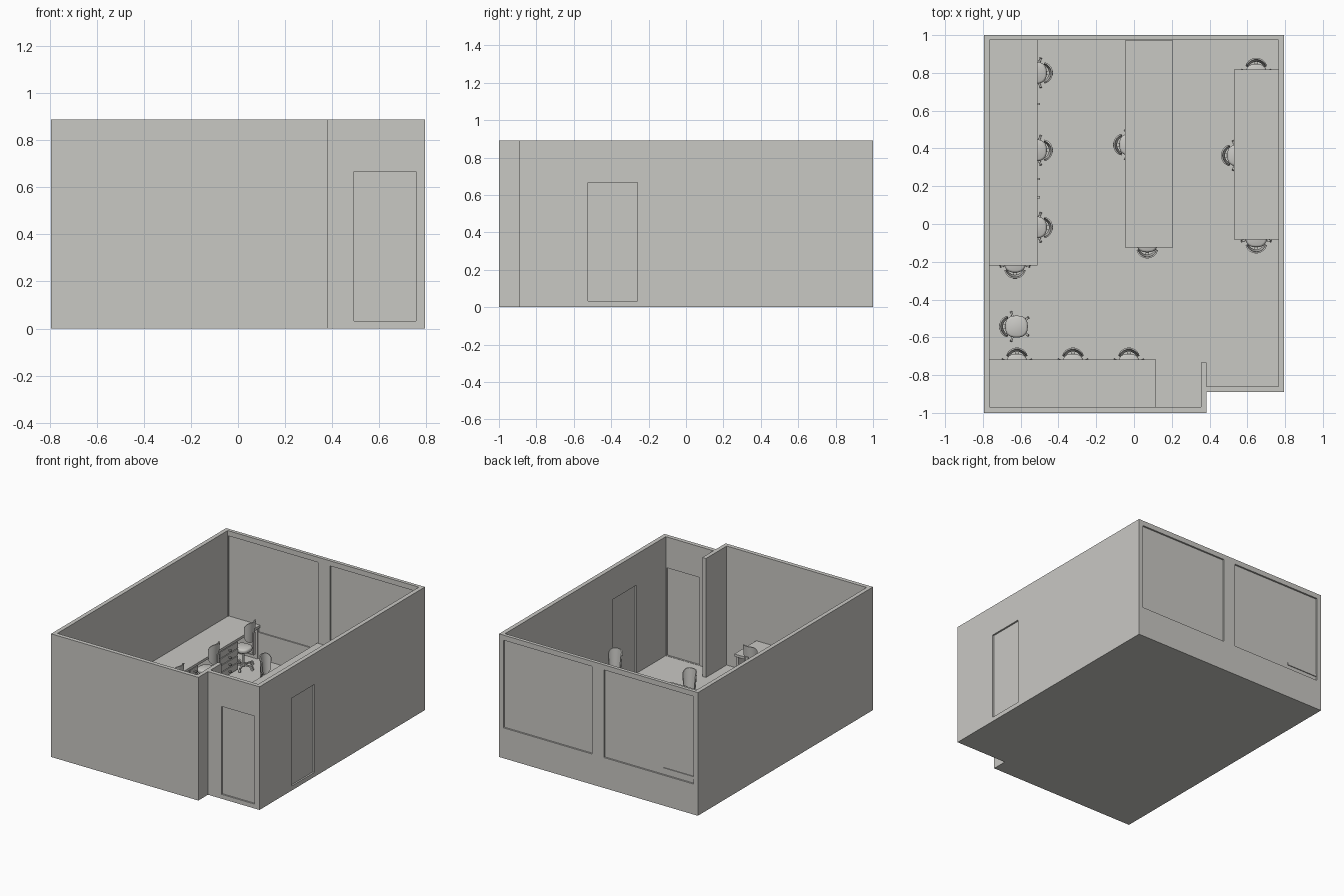
import bpy, bmesh, math
from mathutils import Matrix, Vector

if "Cube" in bpy.data.objects:
    bpy.data.objects.remove(bpy.data.objects["Cube"])

mat = bpy.data.materials.new("light warm gray")
mat.diffuse_color = (0.584, 0.578, 0.552, 1)
mat.use_nodes = True
mat.node_tree.nodes["Principled BSDF"].inputs["Base Color"].default_value = mat.diffuse_color


def make(name, bm):
    bmesh.ops.recalc_face_normals(bm, faces=bm.faces)
    me = bpy.data.meshes.new(name)
    bm.to_mesh(me)
    bm.free()
    me.materials.append(mat)
    ob = bpy.data.objects.new(name, me)
    bpy.context.collection.objects.link(ob)
    return ob


def box(bm, x0, x1, y0, y1, z0, z1, rot=None):
    m = Matrix.Translation(((x0 + x1) / 2, (y0 + y1) / 2, (z0 + z1) / 2)) @ \
        Matrix.Diagonal((x1 - x0, y1 - y0, z1 - z0, 1))
    bmesh.ops.create_cube(bm, size=1, matrix=(rot @ m) if rot else m)


def box_object(name, *dims):
    bm = bmesh.new()
    box(bm, *dims)
    return make(name, bm)


def prism(name, outline, z0, z1):
    bm = bmesh.new()
    f = bm.faces.new([bm.verts.new((x, y, z0)) for x, y in outline])
    r = bmesh.ops.extrude_face_region(bm, geom=[f])
    bmesh.ops.translate(bm, vec=(0, 0, z1 - z0),
                        verts=[v for v in r["geom"] if isinstance(v, bmesh.types.BMVert)])
    return make(name, bm)


# Room shell: outer block with the inside and the openings cut away
shell = prism("room_walls_and_floor",
              [(-.795, -1), (.383, -1), (.383, -.89), (.795, -.89), (.795, 1), (-.795, 1)], 0, .89)
cutters = [prism("room_cutter",
                 [(-.765, -.97), (.354, -.97), (.354, -.734), (.383, -.734), (.383, -.86),
                  (.764, -.86), (.764, .975), (-.765, .975)], .03, 1.0)]
WINDOWS = [(-.765, -.04), (.05, .764)]
for x0, x1 in WINDOWS:
    cutters.append(box_object("window_cutter", x0 + .003, x1 - .003, .95, 1.05, .22, .853))
cutters.append(box_object("front_door_cutter", .493, .757, -.95, -.8, .032, .667))
cutters.append(box_object("side_door_cutter", .7, .85, -.525, -.26, .032, .667))
bpy.context.view_layer.objects.active = shell
for c in cutters:
    mod = shell.modifiers.new("cut", 'BOOLEAN')
    mod.operation = 'DIFFERENCE'
    mod.solver = 'EXACT'
    mod.object = c
    bpy.ops.object.modifier_apply(modifier=mod.name)
    bpy.data.objects.remove(c)

# Window panes and door leaves, set back inside their openings
for i, (x0, x1) in enumerate(WINDOWS):
    box_object(f"window_pane_{i + 1}", x0 + .003, x1 - .003, .984, .988, .22, .853)
box_object("front_door", .493, .757, -.879, -.871, .032, .667)
box_object("side_door", .775, .783, -.525, -.26, .032, .667)


# Desks: thin top on end panels, with a rail under the wall side
def desk(name, x0, x1, y0, y1, along_y=True):
    bm = bmesh.new()
    box(bm, x0, x1, y0, y1, .252, .27)
    t, g = .018, .01
    if along_y:
        for a in (y0 + g, y1 - g - t):
            box(bm, x0 + g, x1 - g, a, a + t, .03, .252)
    else:
        for a in (x0 + g, x1 - g - t):
            box(bm, a, a + t, y0 + g, y1 - g, .03, .252)
    return make(name, bm)


desk("left_desk", -.765, -.512, -.22, .994)
desk("middle_desk", -.047, .207, -.125, .972)
desk("right_desk", .53, .764, -.083, .817)
desk("front_desk", -.766, .116, -.968, -.718, False)


# Drawer cabinets under the left desk
def cabinet(name, y0, y1):
    bm = bmesh.new()
    box(bm, -.745, -.525, y0, y1, .04, .252)
    yc = (y0 + y1) / 2
    for k in range(4):
        z = .045 + k * .051
        box(bm, -.525, -.517, y0 + .004, y1 - .004, z, z + .046)      # drawer front
        box(bm, -.517, -.497, yc - .006, yc + .006, z + .02, z + .028)  # handle
    make(name, bm)


cabinet("drawer_cabinet_1", .53, .74)
cabinet("drawer_cabinet_2", .192, .285)
cabinet("drawer_cabinet_3", .095, .188)


# Office chair, facing +x
def chair_mesh():
    bm = bmesh.new()
    # five-star base with casters
    for k in range(5):
        rot = Matrix.Rotation(math.radians(36 + 72 * k), 4, 'Z')
        box(bm, .008, .08, -.005, .005, .05, .06, rot)
        bmesh.ops.create_cone(bm, cap_ends=True, segments=12, radius1=.01, radius2=.01, depth=.012,
                              matrix=rot @ Matrix.Translation((.074, 0, .04)) @
                              Matrix.Rotation(math.pi / 2, 4, 'X'))
    # hub and gas post
    for r, z0, z1 in ((.016, .046, .068), (.008, .068, .158)):
        bmesh.ops.create_cone(bm, cap_ends=True, segments=16, radius1=r, radius2=r, depth=z1 - z0,
                              matrix=Matrix.Translation((0, 0, (z0 + z1) / 2)))
    # rounded seat cushion
    n, rings = 28, []
    for z, s in ((.156, .86), (.161, .97), (.168, 1), (.177, 1), (.184, .95), (.188, .82)):
        ring = []
        for i in range(n):
            a = 2 * math.pi * i / n
            c, d = math.cos(a), math.sin(a)
            ring.append(bm.verts.new((.003 + .06 * s * math.copysign(abs(c) ** .8, c),
                                      .058 * s * math.copysign(abs(d) ** .8, d), z)))
        rings.append(ring)
    for a, b in zip(rings, rings[1:]):
        for i in range(n):
            bm.faces.new((a[i], a[(i + 1) % n], b[(i + 1) % n], b[i]))
    bm.faces.new(rings[0][::-1])
    bm.faces.new(rings[-1])
    # strut from the seat to the back
    box(bm, -.09, .02, -.01, .01, .148, .156)
    box(bm, -.09, -.083, -.01, .01, .148, .31)
    # curved backrest with rounded corners
    nu, nv, grid = 14, 8, []
    for i in range(nu + 1):
        u = -1 + 2 * i / nu
        a = math.pi + u * 1.25
        half = .074 * (1 - .45 * abs(u) ** 4)
        col = []
        for j in range(nv + 1):
            z = .312 + half * (2 * j / nv - 1)
            r = .05 + .012 * (z - .238) / .148
            col.append(bm.verts.new((-.027 + r * math.cos(a), r * math.sin(a), z)))
        grid.append(col)
    faces = [bm.faces.new((grid[i][j], grid[i + 1][j], grid[i + 1][j + 1], grid[i][j + 1]))
             for i in range(nu) for j in range(nv)]
    bmesh.ops.recalc_face_normals(bm, faces=faces)
    bmesh.ops.solidify(bm, geom=faces, thickness=.008)
    return bm


# Chair positions: x, y, facing angle
CHAIRS = [(-.519, .80, 180), (-.519, .39, 180), (-.519, -.018, 180), (-.63, -.2, 90),
          (-.625, -.543, 0), (-.62, -.744, -90), (-.323, -.744, -90), (-.027, -.744, -90),
          (-.021, .42, 0), (.07, -.093, 90), (.55, .363, 0), (.647, .79, -90), (.647, -.066, 90)]
first = make("chair_1", chair_mesh())
bpy.ops.object.select_all(action='DESELECT')
first.select_set(True)
bpy.context.view_layer.objects.active = first
bpy.ops.object.shade_smooth_by_angle(angle=math.radians(40))
for i, (x, y, a) in enumerate(CHAIRS):
    ob = first
    if i:
        ob = bpy.data.objects.new(f"chair_{i + 1}", first.data)
        bpy.context.collection.objects.link(ob)
    ob.location = Vector((x, y, 0))
    ob.rotation_euler = (0, 0, math.radians(a))
